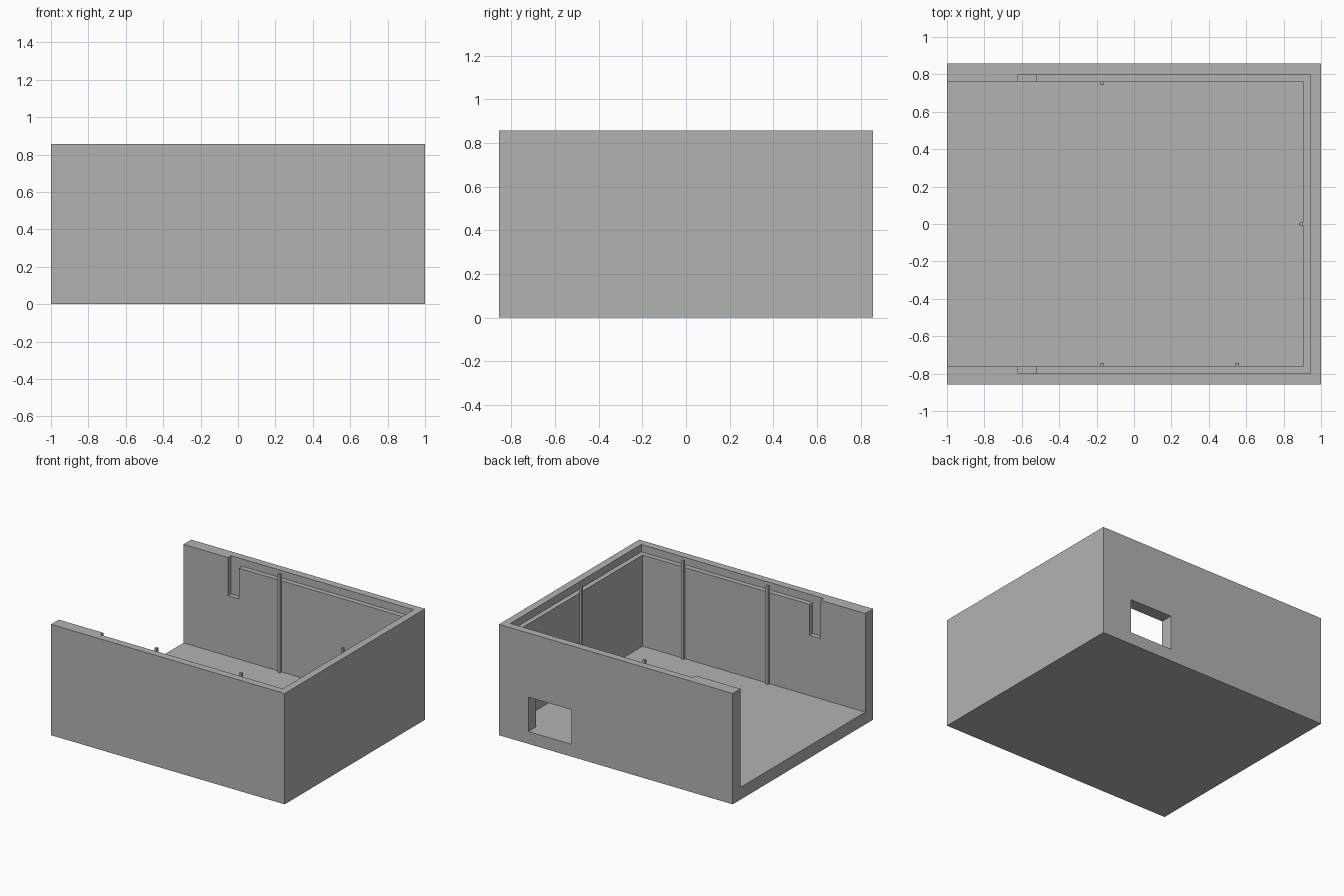
import bpy
import bmesh
from mathutils import Vector

U = 2 / 105            # one design unit; the tray is 105 x 90 x 45 units
L, W, H = 105, 90, 45
WALL, LIP, OVER = 5, 2, 4

if "Cube" in bpy.data.objects:
    bpy.data.objects.remove(bpy.data.objects["Cube"], do_unlink=True)

grey = bpy.data.materials.new("plain grey")
grey.use_nodes = True
grey.diffuse_color = (0.45, 0.45, 0.45, 1)
grey.node_tree.nodes["Principled BSDF"].inputs["Base Color"].default_value = grey.diffuse_color


def box(name, x, y, z):
    """Box between (min, max) pairs, measured in units from the open, front, bottom corner."""
    bm = bmesh.new()
    bmesh.ops.create_cube(bm, size=1)
    lo = Vector((x[0] - L / 2, y[0] - W / 2, z[0])) * U
    hi = Vector((x[1] - L / 2, y[1] - W / 2, z[1])) * U
    for v in bm.verts:
        v.co = (lo + hi) / 2 + v.co * (hi - lo)
    mesh = bpy.data.meshes.new(name)
    bm.to_mesh(mesh)
    bm.free()
    mesh.materials.append(grey)
    ob = bpy.data.objects.new(name, mesh)
    bpy.context.collection.objects.link(ob)
    return ob


def cut(target, cutter):
    mod = target.modifiers.new("cut", "BOOLEAN")
    mod.operation, mod.solver, mod.object = "DIFFERENCE", "EXACT", cutter
    deps = bpy.context.evaluated_depsgraph_get()
    mesh = bpy.data.meshes.new_from_object(target.evaluated_get(deps))
    target.modifiers.clear()
    target.data = mesh
    bpy.data.objects.remove(cutter, do_unlink=True)


# Shell, open at the top and at one end
tray = box("tray", (0, L), (0, W), (0, H))
top = H + OVER
cut(tray, box("chamber", (-OVER, L - WALL), (WALL, W - WALL), (WALL, top)))

# Stepped rim for a lid, with a deep latch notch at each side
rim = WALL - LIP - 0.0
cut(tray, box("rim_step", (25, L - rim), (rim, W - rim), (H - 3, top)))
cut(tray, box("latch_notch", (20, 25), (rim, W - rim), (29.5, top)))

# Rectangular opening through the back wall, level with the floor
cut(tray, box("opening", (72.5, 91.8), (W - WALL - OVER, W + OVER), (WALL, 19)))

# Thin square ribs standing on the floor against the walls
full = (WALL, H)
for name, x in (("front_rib_open_end", 43), ("front_rib_closed_end", 81)):
    box(name, (x, x + 1), (WALL, WALL + 1), full)
box("back_rib", (43, 44), (W - WALL - 1, W - WALL), full)
box("end_rib", (L - WALL - 1, L - WALL), (W / 2 - 0.5, W / 2 + 0.5), full)
